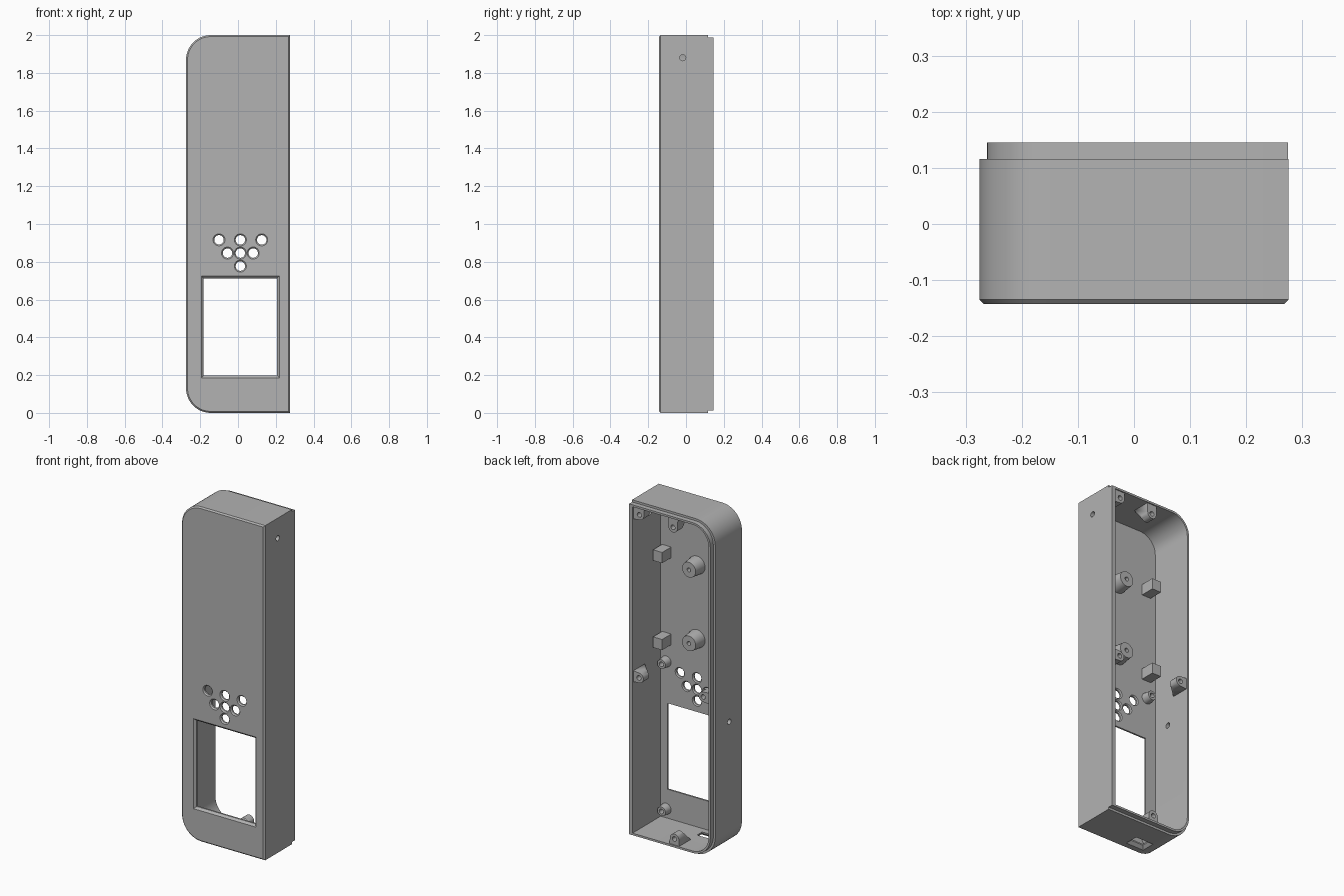
import bpy, bmesh
from math import sin, cos, pi, radians
from mathutils import Vector

if "Cube" in bpy.data.objects:
    bpy.data.objects.remove(bpy.data.objects["Cube"])

grey = bpy.data.materials.new("mid grey plastic")
grey.use_nodes = True
COLOUR = (0.45, 0.45, 0.45, 1)
grey.diffuse_color = COLOUR
grey.node_tree.nodes["Principled BSDF"].inputs["Base Color"].default_value = COLOUR

HALF_W, TALL, CORNER = 0.275, 2.0, 0.13
FRONT, STEP, BACK, PANEL = -0.143, 0.116, 0.145, -0.121
MID = 0.0125       # centre line of the fittings
AXES = {"x": (Vector((0, 1, 0)), Vector((0, 0, 1)), Vector((1, 0, 0))),
        "y": (Vector((1, 0, 0)), Vector((0, 0, 1)), Vector((0, 1, 0))),
        "z": (Vector((1, 0, 0)), Vector((0, 1, 0)), Vector((0, 0, 1)))}


def loft(bm, rings):
    """Skin a closed solid through rings of equal point count."""
    loops = [[bm.verts.new(p) for p in ring] for ring in rings]
    for a, b in zip(loops, loops[1:]):
        for i in range(len(a)):
            j = (i + 1) % len(a)
            bm.faces.new((a[i], a[j], b[j], b[i]))
    bm.faces.new(loops[0])
    bm.faces.new(loops[-1])


def circle(axis, u, v, w, r, n=24):
    U, V, W = AXES[axis]
    return [U * (u + r * cos(2 * pi * i / n)) + V * (v + r * sin(2 * pi * i / n)) + W * w
            for i in range(n)]


def rect(axis, u, v, w, hu, hv):
    U, V, W = AXES[axis]
    return [U * (u + a * hu) + V * (v + b * hv) + W * w
            for a, b in ((-1, -1), (1, -1), (1, 1), (-1, 1))]


def outline(y, inset, right_inset):
    """Case outline: square on the right, rounded on the left."""
    right, r = HALF_W - right_inset, CORNER - inset
    pts = [(right, inset), (right, TALL - inset)]
    for start, cz in ((90, TALL - CORNER), (180, CORNER)):
        for i in range(13):
            a = radians(start + 7.5 * i)
            pts.append((CORNER - HALF_W + r * cos(a), cz + r * sin(a)))
    return [Vector((x, y, z)) for x, z in pts]


def finish(bm, name):
    bmesh.ops.recalc_face_normals(bm, faces=bm.faces[:])
    mesh = bpy.data.meshes.new(name)
    bm.to_mesh(mesh)
    bm.free()
    obj = bpy.data.objects.new(name, mesh)
    bpy.context.collection.objects.link(obj)
    mesh.materials.append(grey)
    return obj


def select(obj):
    bpy.ops.object.select_all(action="DESELECT")
    obj.select_set(True)
    bpy.context.view_layer.objects.active = obj


def cut(obj, cutter):
    cutter.hide_render = True
    mod = obj.modifiers.new("cut", "BOOLEAN")
    mod.operation, mod.solver, mod.object = "DIFFERENCE", "EXACT", cutter
    select(obj)
    bpy.ops.object.modifier_apply(modifier=mod.name)
    bpy.data.objects.remove(cutter)


def smooth(obj):
    select(obj)
    bpy.ops.object.shade_smooth_by_angle(angle=radians(30))


# Open-backed case with a chamfered front and a stepped rim
bm = bmesh.new()
loft(bm, [outline(FRONT, 0.008, 0.008), outline(FRONT + 0.008, 0, 0),
          outline(STEP, 0, 0), outline(STEP, 0.013, 0.0005),
          outline(BACK, 0.013, 0.0005), outline(BACK, 0.025, 0.023),
          outline(PANEL, 0.025, 0.023)])
case = finish(bm, "case")

# Openings: window, speaker holes, side holes and bottom slot
bm = bmesh.new()
loft(bm, [rect("y", MID, 0.455, y, 0.194 + c, 0.257 + c)
          for y, c in ((FRONT - 0.001, 0.013), (FRONT + 0.012, 0), (PANEL + 0.02, 0))])
speaker = [(-0.113, 0.916), (0, 0.916), (0.113, 0.916),
           (-0.068, 0.846), (0, 0.846), (0.068, 0.846), (0, 0.777)]
for dx, z in speaker:
    loft(bm, [circle("y", MID + dx, z, y, r) for y, r in
              ((FRONT - 0.001, 0.033), (FRONT + 0.007, 0.025),
               (PANEL - 0.006, 0.025), (PANEL + 0.001, 0.032))])
for x, z in ((0.265, 1.88), (-0.265, 0.77)):
    loft(bm, [circle("x", -0.017, z, x + d, 0.016) for d in (-0.03, 0.03)])
loft(bm, [rect("z", -0.09, -0.06, z, 0.04 + c, 0.022 + c)
          for z, c in ((-0.001, 0.02), (0.017, 0.002), (0.05, 0.002))])
cut(case, finish(bm, "opening_cutter"))
smooth(case)


# Standing screw posts on the inside of the front panel
def post(name, x, z, top, r, hole):
    bm = bmesh.new()
    loft(bm, [circle("y", x, z, y, rad) for y, rad in
              ((PANEL - 0.006, r * 1.2), (PANEL, r * 1.2), (top, r),
               (top, hole), (PANEL + 0.01, hole))])
    smooth(finish(bm, name))


for i, z in enumerate((1.59, 1.15)):
    post(f"large_post_{i + 1}", MID, z, -0.045, 0.045, 0.012)
for side, s in (("left", 1), ("right", -1)):
    for level, z in (("middle", 0.96), ("lower", 0.08)):
        post(f"{side}_{level}_post", MID + 0.203 * s, z, -0.075, 0.027, 0.014)
    # Square support blocks
    for level, z in (("upper", 1.62), ("lower", 1.10)):
        bm = bmesh.new()
        loft(bm, [rect("y", MID + 0.2 * s, z, y, 0.03, 0.032) for y in (PANEL - 0.006, -0.035)])
        finish(bm, f"{side}_{level}_block")


# Screw lugs at the rim, tapering down into the wall
def lug(name, x, z, wall_points):
    bm = bmesh.new()
    pts = circle("y", x, z, 0.138, 0.03) + circle("y", x, z, 0.085, 0.03)
    for wx, wz in wall_points:
        pts += [Vector((wx, 0.138, wz)), Vector((wx, 0.025, wz))]
    verts = [bm.verts.new(p) for p in pts]
    hull = bmesh.ops.convex_hull(bm, input=verts)
    loose = {v for v in hull["geom_interior"] + hull["geom_unused"]
             if isinstance(v, bmesh.types.BMVert)}
    bmesh.ops.delete(bm, geom=list(loose), context="VERTS")
    bmesh.ops.dissolve_limit(bm, angle_limit=0.01, verts=bm.verts[:], edges=bm.edges[:])
    body = finish(bm, name)
    bm = bmesh.new()
    loft(bm, [circle("y", x, z, y, 0.014, 16) for y in (0.09, 0.16)])
    cut(body, finish(bm, "lug_cutter"))
    smooth(body)


R = 0.033
lug("top_lug", -0.01, 1.92, [(-0.01 - R, 1.98), (-0.01 + R, 1.98)])
lug("bottom_lug", -0.02, 0.06, [(-0.02 - R, 0.02), (-0.02 + R, 0.02)])
lug("left_lug", 0.215, 0.96, [(0.257, 0.96 - R), (0.257, 0.96 + R)])
lug("right_lug", -0.21, 0.96, [(-0.255, 0.96 - R), (-0.255, 0.96 + R)])
lug("corner_lug", 0.212, 1.935, [(0.257, 1.9), (0.257, 1.98), (0.18, 1.98)])
